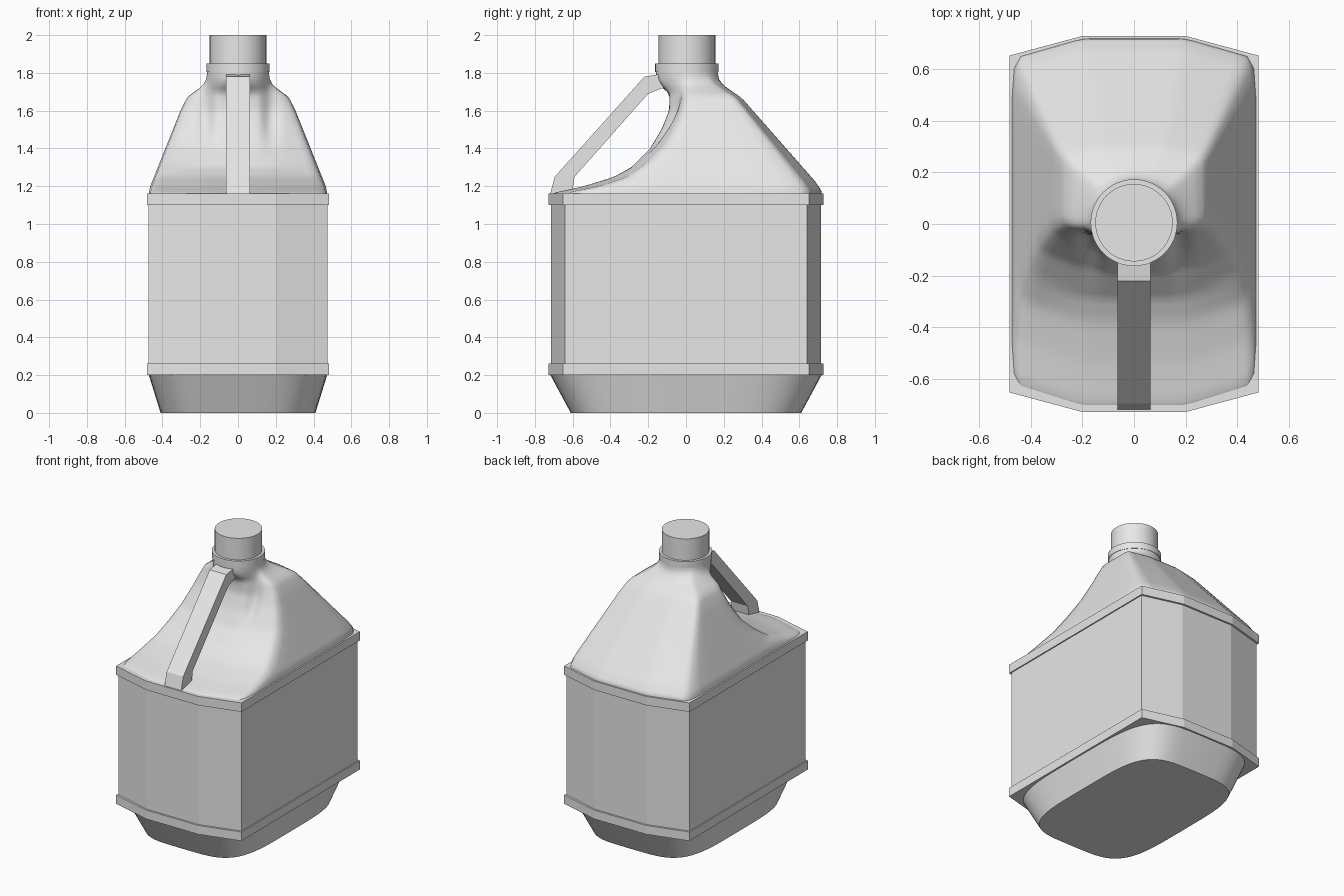
import bpy
import bmesh
from math import sin, cos, pi, radians, atan2, exp, copysign

if "Cube" in bpy.data.objects:
    bpy.data.objects.remove(bpy.data.objects["Cube"])

grey = bpy.data.materials.new("light grey plastic")
grey.use_nodes = True
grey.diffuse_color = (0.8, 0.8, 0.8, 1)
grey.node_tree.nodes["Principled BSDF"].inputs["Base Color"].default_value = (0.8, 0.8, 0.8, 1)


def loft(name, rings, angle=None, caps=True):
    """Skin a stack of equal-length closed rings of points."""
    bm = bmesh.new()
    loops = [[bm.verts.new(p) for p in ring] for ring in rings]
    n = len(loops[0])
    for a, b in zip(loops, loops[1:]):
        for i in range(n):
            j = (i + 1) % n
            bm.faces.new((a[i], a[j], b[j], b[i]))
    if caps:
        bm.faces.new(loops[0][::-1])
        bm.faces.new(loops[-1])
    bmesh.ops.recalc_face_normals(bm, faces=bm.faces)
    mesh = bpy.data.meshes.new(name)
    bm.to_mesh(mesh)
    bm.free()
    mesh.materials.append(grey)
    ob = bpy.data.objects.new(name, mesh)
    bpy.context.collection.objects.link(ob)
    if angle:
        bpy.ops.object.select_all(action='DESELECT')
        ob.select_set(True)
        bpy.context.view_layer.objects.active = ob
        bpy.ops.object.shade_smooth_by_angle(angle=radians(angle))
    return ob


def lookup(table, z):
    """Piecewise linear value of a (z, value) profile."""
    for (z0, v0), (z1, v1) in zip(table, table[1:]):
        if z <= z1:
            return v0 + (v1 - v0) * max(0, z - z0) / (z1 - z0)
    return table[-1][1]


def octagon(w, corner, d, z):
    quarter = [(w, corner), (0.2, d)]
    half = quarter + [(-x, y) for x, y in reversed(quarter)]
    return [(x, y, z) for x, y in half + [(-x, -y) for x, y in half]]


def oval(w, d, z, power, n=64, cy=0.0):
    pts = []
    for i in range(n):
        c, s = cos(2 * pi * i / n), sin(2 * pi * i / n)
        pts.append((w * copysign(abs(c) ** (2 / power), c),
                    cy + d * copysign(abs(s) ** (2 / power), s), z))
    return pts


# Tapered foot, faceted body and the two rims
loft("foot", [oval(0.41, 0.61, 0, 4.2), oval(0.472, 0.718, 0.2, 4.2)], 40)
loft("body", [octagon(0.475, 0.64, 0.715, z) for z in (0.22, 1.14)])
for name, z in (("lower_rim", 0.2), ("upper_rim", 1.1)):
    loft(name, [octagon(0.483, 0.652, 0.728, z + h) for h in (0, 0.062)])

# Shoulder profiles by height: width, back, front centre, front corner
WIDTH = [(1.15, 0.475), (1.2, 0.465), (1.3, 0.425), (1.45, 0.365),
         (1.6, 0.305), (1.68, 0.265), (1.74, 0.21), (1.81, 0.165)]
BACK = [(1.15, 0.72), (1.18, 0.715), (1.23, 0.68), (1.81, 0.17)]
FRONT = [(1.15, -0.72), (1.165, -0.7), (1.2, -0.54), (1.25, -0.38), (1.3, -0.29),
         (1.4, -0.19), (1.5, -0.13), (1.6, -0.09), (1.7, -0.085), (1.75, -0.12), (1.81, -0.16)]
CORNER = [(1.15, -0.64), (1.17, -0.6), (1.2, -0.45), (1.25, -0.3), (1.33, -0.19),
          (1.42, -0.1), (1.55, -0.03), (1.65, 0), (1.81, 0)]
NECK_R, NECK_Y, STEPS = 0.165, 0.005, 8


def shoulder_ring(z):
    w, back, front, corner = (lookup(t, z) for t in (WIDTH, BACK, FRONT, CORNER))
    keys = [(0, front), (0.42 * w, front), (w, corner), (w, 0.89 * back),
            (0.42 * w, back), (0, back)]
    half = []
    for (x0, y0), (x1, y1) in zip(keys, keys[1:]):
        half += [(x0 + (x1 - x0) * k / STEPS, y0 + (y1 - y0) * k / STEPS) for k in range(STEPS)]
    half.append(keys[-1])
    # Soften the outline corners
    half = [half[0]] + [((a[0] + 2 * b[0] + c[0]) / 4, (a[1] + 2 * b[1] + c[1]) / 4)
                        for a, b, c in zip(half, half[1:], half[2:])] + [half[-1]]
    # Press a fold beside the grip and blend into the round neck
    t = min(1, max(0, (z - 1.66) / 0.14))
    blend = t * t * (3 - 2 * t)
    fold = 0.035 * exp(-((z - 1.55) / 0.16) ** 2)
    out = []
    for i, (x, y) in enumerate(half):
        if i < 2 * STEPS:
            y += fold * exp(-((x - 0.17) / 0.04) ** 2)
        a = atan2(y - NECK_Y, x)
        out.append((x + (NECK_R * cos(a) - x) * blend,
                    y + (NECK_Y + NECK_R * sin(a) - y) * blend, z))
    return out + [(-x, y, z) for x, y, z in out[-2:0:-1]]


heights = [1.15 + 0.66 * (i / 40) ** 1.4 for i in range(41)]
loft("shoulder", [shoulder_ring(z) for z in heights], 60)

# Neck collar and cap
for name, r, z0, z1 in (("neck_collar", 0.168, 1.805, 1.85), ("cap", 0.15, 1.845, 2.0)):
    loft(name, [oval(r, r, z, 2, 48, NECK_Y) for z in (z0, z1)], 40)

# Bent grip bar from the front rim to the neck
grip = [((-0.72, 1.155), (-0.605, 1.155)), ((-0.695, 1.25), (-0.59, 1.25)),
        ((-0.22, 1.78), (-0.2, 1.69)), ((-0.1, 1.8), (-0.07, 1.74))]
loft("handle", [[(-0.064, *a), (0.064, *a), (0.064, *b), (-0.064, *b)] for a, b in grip])
